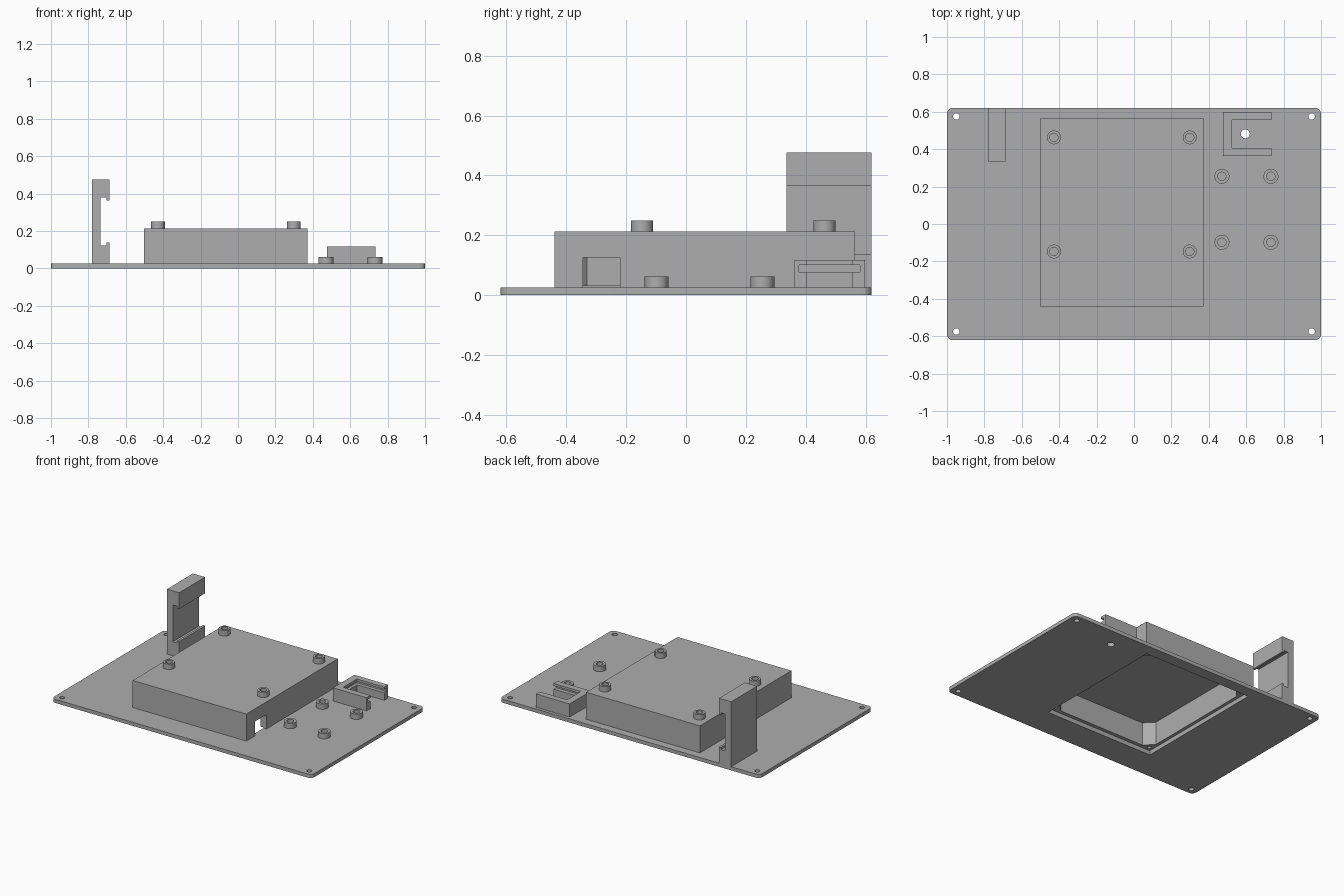
import bpy, bmesh, math
from mathutils import Vector

if "Cube" in bpy.data.objects:
    bpy.data.objects.remove(bpy.data.objects["Cube"])

GREY = (0.42, 0.42, 0.42, 1.0)
grey = bpy.data.materials.new("plain_grey")
grey.use_nodes = True
grey.diffuse_color = GREY
grey.node_tree.nodes["Principled BSDF"].inputs["Base Color"].default_value = GREY

PLATE_TOP = 0.025
BOX_TOP = 0.213


def prism(name, outline, start, end, axis="z"):
    """Extrude a 2D outline along z (outline in x, y) or y (outline in x, z)."""
    place = (lambda a, b, t: (a, b, t)) if axis == "z" else (lambda a, b, t: (a, t, b))
    bm = bmesh.new()
    base = bm.faces.new([bm.verts.new(place(a, b, start)) for a, b in outline])
    grown = bmesh.ops.extrude_face_region(bm, geom=[base])["geom"]
    shift = Vector(place(0, 0, end - start))
    bmesh.ops.translate(bm, vec=shift, verts=[g for g in grown if isinstance(g, bmesh.types.BMVert)])
    bmesh.ops.recalc_face_normals(bm, faces=bm.faces)
    mesh = bpy.data.meshes.new(name)
    bm.to_mesh(mesh)
    bm.free()
    mesh.materials.append(grey)
    obj = bpy.data.objects.new(name, mesh)
    bpy.context.collection.objects.link(obj)
    return obj


def rect(x0, x1, y0, y1):
    return [(x0, y0), (x1, y0), (x1, y1), (x0, y1)]


def chamfered(x0, x1, y0, y1, c):
    return [(x0 + c, y0), (x1 - c, y0), (x1, y0 + c), (x1, y1 - c),
            (x1 - c, y1), (x0 + c, y1), (x0, y1 - c), (x0, y0 + c)]


def circle(x, y, r, n=32):
    return [(x + r * math.cos(i * math.tau / n), y + r * math.sin(i * math.tau / n)) for i in range(n)]


def rounded(hx, hy, r, steps=6):
    points = []
    for k, (sx, sy) in enumerate([(1, 1), (-1, 1), (-1, -1), (1, -1)]):
        for i in range(steps + 1):
            a = (k + i / steps) * math.pi / 2
            points.append((sx * (hx - r) + r * math.cos(a), sy * (hy - r) + r * math.sin(a)))
    return points


def cut(obj, outline, start, end):
    """Subtract a vertical prism from an object."""
    cutter = prism("cutter", outline, start, end)
    cutter.hide_render = True
    mod = obj.modifiers.new("cut", "BOOLEAN")
    mod.operation = "DIFFERENCE"
    mod.solver = "EXACT"
    mod.object = cutter
    bpy.context.view_layer.objects.active = obj
    bpy.ops.object.modifier_apply(modifier=mod.name)
    bpy.data.objects.remove(cutter)


def smooth(obj):
    bpy.ops.object.select_all(action="DESELECT")
    obj.select_set(True)
    bpy.context.view_layer.objects.active = obj
    bpy.ops.object.shade_smooth_by_angle(angle=math.radians(30))


# Base plate with corner holes, one latch hole and the lid recess
recess = rect(-0.477, 0.35, -0.415, 0.54)
plate = prism("base_plate", rounded(1.0, 0.62, 0.03), 0, PLATE_TOP)
for sx in (-1, 1):
    for sy in (-1, 1):
        cut(plate, circle(sx * 0.95, sy * 0.575, 0.017), -0.1, 0.1)
cut(plate, circle(0.595, 0.482, 0.024), -0.1, 0.1)
cut(plate, recess, -0.1, 0.1)
smooth(plate)

# Hollow housing: lid ledge, chamber with corner posts, lid screw holes
box = prism("housing", rect(-0.502, 0.372, -0.44, 0.564), PLATE_TOP, BOX_TOP)
cut(box, recess, 0, 0.03)
cut(box, chamfered(-0.455, 0.328, -0.39, 0.515, 0.06), 0, 0.19)
for x in (-0.447, 0.32):
    for y in (-0.383, 0.508):
        cut(box, circle(x, y, 0.013, 20), 0, 0.1)
# Cable opening in the side wall
cut(box, rect(0.25, 0.45, -0.345, -0.22), 0, 0.125)
smooth(box)


# Standoffs with blind screw holes
def standoffs(name, xs, ys, z, r):
    for x in xs:
        for y in ys:
            post = prism(name, circle(x, y, r), z, z + 0.037)
            cut(post, circle(x, y, 0.022), z + 0.002, z + 0.1)
            smooth(post)


standoffs("housing_standoff", (-0.428, 0.298), (-0.147, 0.463), BOX_TOP, 0.037)
standoffs("plate_standoff", (0.47, 0.732), (-0.098, 0.255), PLATE_TOP, 0.04)

# Open-ended holder with a wider sliding groove
holder = prism("slot_holder", rect(0.476, 0.735, 0.363, 0.598), PLATE_TOP, 0.117)
cut(holder, rect(0.525, 0.8, 0.405, 0.556), 0, 0.2)
cut(holder, rect(0.505, 0.8, 0.378, 0.581), 0.077, 0.1)

# Upright bracket, a C profile with small retaining lips
outer, inner, lip, back = -0.687, -0.735, -0.703, -0.781
profile = [(back, PLATE_TOP), (outer, PLATE_TOP), (outer, 0.138), (lip, 0.138),
           (lip, 0.123), (inner, 0.123), (inner, 0.379), (lip, 0.379),
           (lip, 0.364), (outer, 0.364), (outer, 0.476), (back, 0.476)]
prism("upright_bracket", profile, 0.335, 0.62, axis="y")
